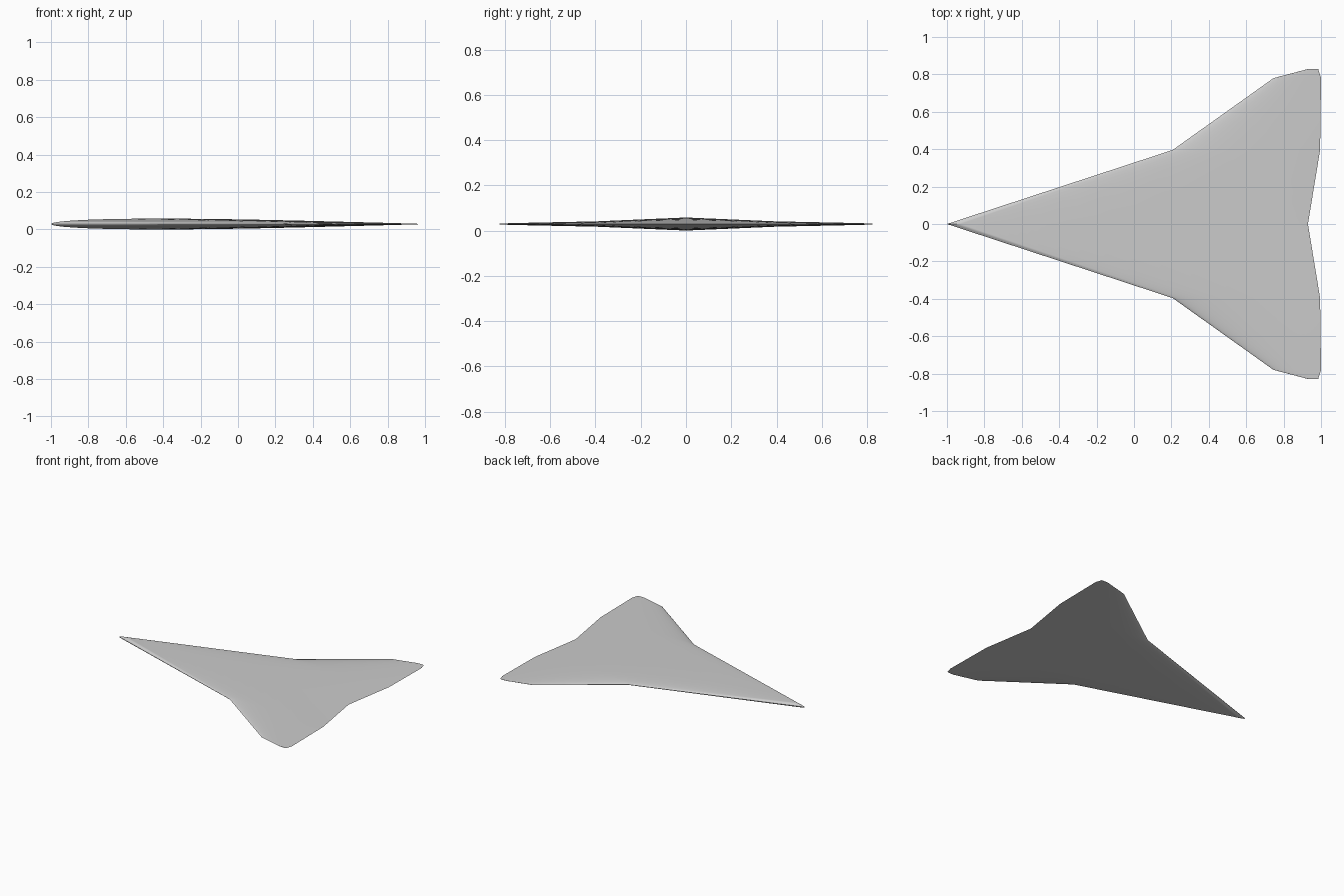
import bpy
import bmesh
import math

cube = bpy.data.objects.get("Cube")
if cube:
    bpy.data.objects.remove(cube, do_unlink=True)

THICKNESS = 0.03   # airfoil thickness as a share of the chord
STEPS = 24         # points along each side of the airfoil

# One half of the wing: span position, leading edge x, trailing edge x
HALF_WING = [
    (0.0, -1.0, 0.93),
    (0.396, 0.207, 0.995),
    (0.78, 0.746, 1.0),
    (0.828, 0.928, 0.985),
]


def half_thickness(t):
    """Symmetric airfoil with a closed trailing edge."""
    return 5 * THICKNESS * (0.2969 * math.sqrt(t) - 0.126 * t - 0.3516 * t**2
                            + 0.2843 * t**3 - 0.1036 * t**4)


# Closed unit airfoil: over the top to the nose, back along the underside
airfoil = []
for i in range(2 * STEPS):
    angle = math.pi * i / STEPS
    t = (1 + math.cos(angle)) / 2
    side = 1 if i < STEPS else -1
    airfoil.append((t, side * half_thickness(t)))

stations = [(-y, a, b) for y, a, b in reversed(HALF_WING[1:])] + HALF_WING
mid_z = max(z for t, z in airfoil) * (HALF_WING[0][2] - HALF_WING[0][1])

# Loft the airfoil through all stations and cap both tips
bm = bmesh.new()
rings = []
for y, lead, trail in stations:
    chord = trail - lead
    rings.append([bm.verts.new((lead + t * chord, y, mid_z + z * chord))
                  for t, z in airfoil])
for inner, outer in zip(rings, rings[1:]):
    for i in range(len(airfoil)):
        j = (i + 1) % len(airfoil)
        bm.faces.new((inner[i], inner[j], outer[j], outer[i]))
bm.faces.new(rings[0])
bm.faces.new(rings[-1])
bmesh.ops.recalc_face_normals(bm, faces=bm.faces[:])

mesh = bpy.data.meshes.new("flying_wing")
bm.to_mesh(mesh)
bm.free()
wing = bpy.data.objects.new("flying_wing", mesh)
bpy.context.collection.objects.link(wing)

# Plain grey skin
grey = bpy.data.materials.new("light_grey")
grey.use_nodes = True
color = (0.6, 0.6, 0.6, 1.0)
grey.diffuse_color = color
for node in grey.node_tree.nodes:
    if node.type == 'BSDF_PRINCIPLED':
        node.inputs["Base Color"].default_value = color
mesh.materials.append(grey)

# Smooth skin with crisp trailing edge and tips
bpy.ops.object.select_all(action='DESELECT')
wing.select_set(True)
bpy.context.view_layer.objects.active = wing
bpy.ops.object.shade_smooth_by_angle(angle=math.radians(30))
